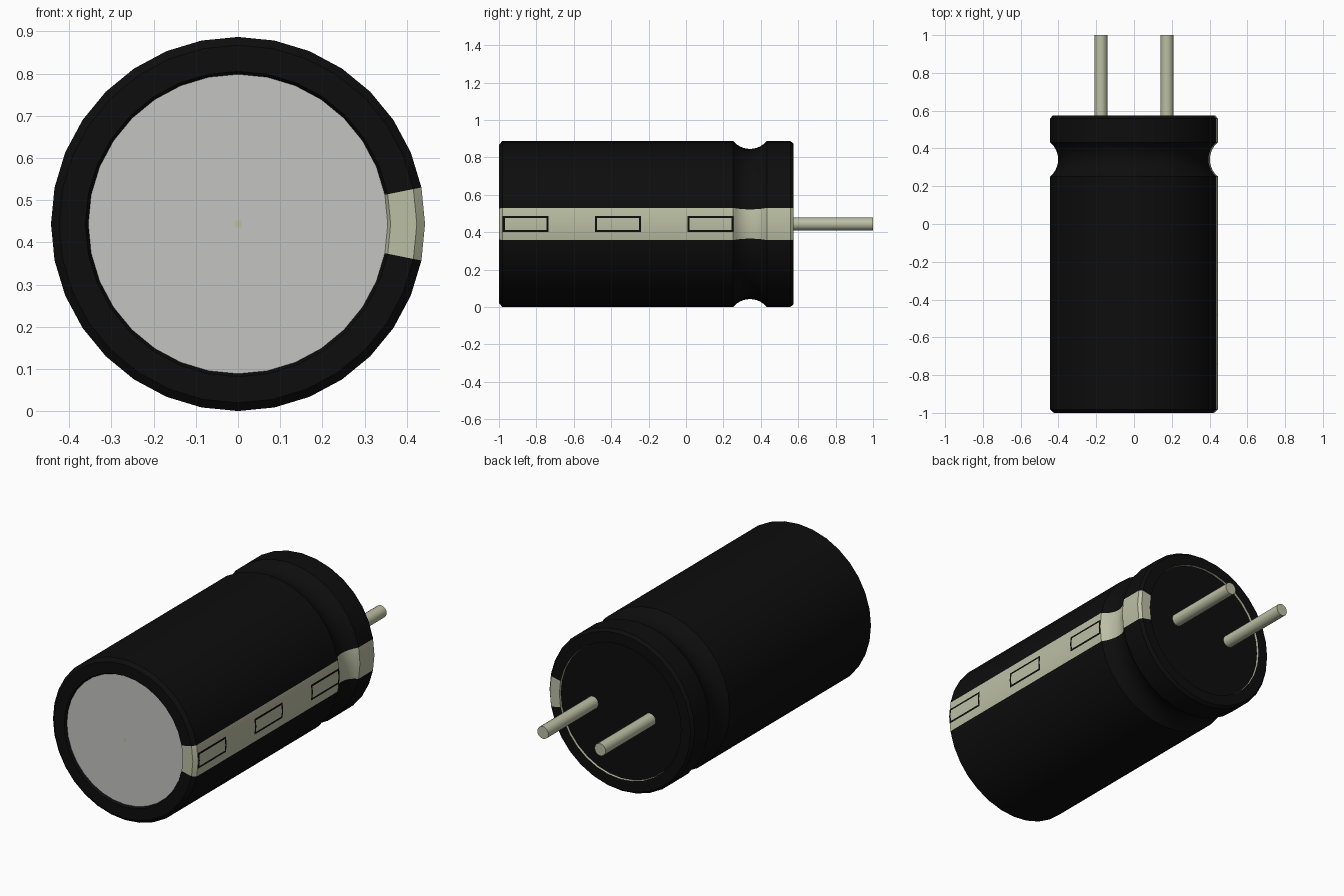
import bpy, bmesh
from math import sin, cos, pi, sqrt, tan
from mathutils import Matrix, Vector

cube = bpy.data.objects.get("Cube")
if cube:
    bpy.data.objects.remove(cube)

R = 0.4435      # sleeve radius, also the height of the axis
SIDES = 32


def material(name, color):
    m = bpy.data.materials.new(name)
    m.use_nodes = True
    m.diffuse_color = (*color, 1)
    m.node_tree.nodes["Principled BSDF"].inputs["Base Color"].default_value = (*color, 1)
    return m


black = material("black plastic", (0.004, 0.004, 0.004))
beige = material("pale beige", (0.50, 0.52, 0.37))
grey = material("light grey metal", (0.55, 0.55, 0.54))


def add(name, bm, mats, smooth=False):
    mesh = bpy.data.meshes.new(name)
    bm.to_mesh(mesh)
    bm.free()
    for m in mats:
        mesh.materials.append(m)
    obj = bpy.data.objects.new(name, mesh)
    bpy.context.collection.objects.link(obj)
    if smooth:
        bpy.ops.object.select_all(action="DESELECT")
        obj.select_set(True)
        bpy.context.view_layer.objects.active = obj
        bpy.ops.object.shade_smooth_by_angle(angle=pi / 6)
    return obj


def lathe(profile, stripe=()):
    """Turn (radius, y) points about the long axis; stripe lists the beige columns."""
    bm = bmesh.new()
    rings = [[bm.verts.new((r * cos(2 * pi * k / SIDES), y, R + r * sin(2 * pi * k / SIDES)))
              for k in range(SIDES)] for r, y in profile]
    for a, b in zip(rings, rings[1:]):
        for k in range(SIDES):
            n = (k + 1) % SIDES
            f = bm.faces.new((a[k], b[k], b[n], a[n]))
            f.material_index = int(k in stripe)
    return bm


def disc(radius, y, facing):
    bm = bmesh.new()
    place = Matrix.Translation((0, y, R)) @ Matrix.Rotation(-facing * pi / 2, 4, "X")
    bmesh.ops.create_circle(bm, cap_ends=True, radius=radius, segments=SIDES, matrix=place)
    return bm


# Sleeve with rolled lips, a crimped groove and one pale stripe on its left
half, depth, mid = 0.09, 0.042, 0.342
arc = (half ** 2 + depth ** 2) / (2 * depth)
groove = []
for i in range(11):
    t = -half + 2 * half * i / 10
    groove.append((R - depth + arc - sqrt(arc ** 2 - t ** 2), mid + t))
profile = [(0.354, -0.985), (0.362, -1.0), (0.424, -1.0), (R, -0.982)]
profile += groove + [(R, 0.558), (0.43, 0.575), (0.372, 0.575)]
add("sleeve", lathe(profile, (0, SIDES - 1)), [black, beige], True)

# Can wall just showing inside the rear lip, and the dark seal
add("can_edge", lathe([(0.372, 0.575), (0.370, 0.562)]), [beige])
add("rear_seal", disc(0.371, 0.563, 1), [black])

# Metal front end with a pressed cross
bm = disc(0.357, -0.987, -1)
w = 0.008
for axis in (Vector((1, 0, 0)), Vector((0, 0, 1))):
    for s in (-w, w):
        bmesh.ops.bisect_plane(bm, geom=bm.verts[:] + bm.edges[:] + bm.faces[:],
                               plane_co=Vector((0, 0, R)) + axis * s, plane_no=axis)
cross = []
for f in bm.faces:
    c = f.calc_center_median()
    in_x, in_z = abs(c.x) < w, abs(c.z - R) < w
    if in_x or in_z:
        cross.append(f)
    f.material_index = int(in_x and in_z)
pressed = bmesh.ops.extrude_face_region(bm, geom=cross)["geom"]
bmesh.ops.translate(bm, vec=(0, 0.005, 0),
                    verts=[v for v in pressed if isinstance(v, bmesh.types.BMVert)])
add("front_end", bm, [grey, beige])

# Outlined minus marks printed on the stripe
slope = tan(pi / SIDES)


def mark(y0, y1, h=0.043, t=0.011):
    bm = bmesh.new()

    def patch(ya, yb, za, zb):
        pts = [(ya, za), (yb, za), (yb, zb), (ya, zb)]
        bm.faces.new([bm.verts.new((R + 0.0015 - abs(z) * slope, y, R + z)) for y, z in pts])

    patch(y0, y1, h - t, h)
    patch(y0, y1, -h, t - h)
    for ya in (y0, y1 - t):
        patch(ya, ya + t, 0, h - t)
        patch(ya, ya + t, t - h, 0)
    return bm


for i in range(3):
    y = -0.98 + 0.494 * i
    add(f"polarity_mark_{i + 1}", mark(y, y + 0.245), [black])

# Two wire leads
for side, x in (("left", 0.175), ("right", -0.175)):
    bm = bmesh.new()
    place = Matrix.Translation((x, 0.775, R)) @ Matrix.Rotation(pi / 2, 4, "X")
    bmesh.ops.create_cone(bm, cap_ends=True, segments=16, radius1=0.034, radius2=0.034,
                          depth=0.45, matrix=place)
    add(side + "_lead", bm, [beige], True)
